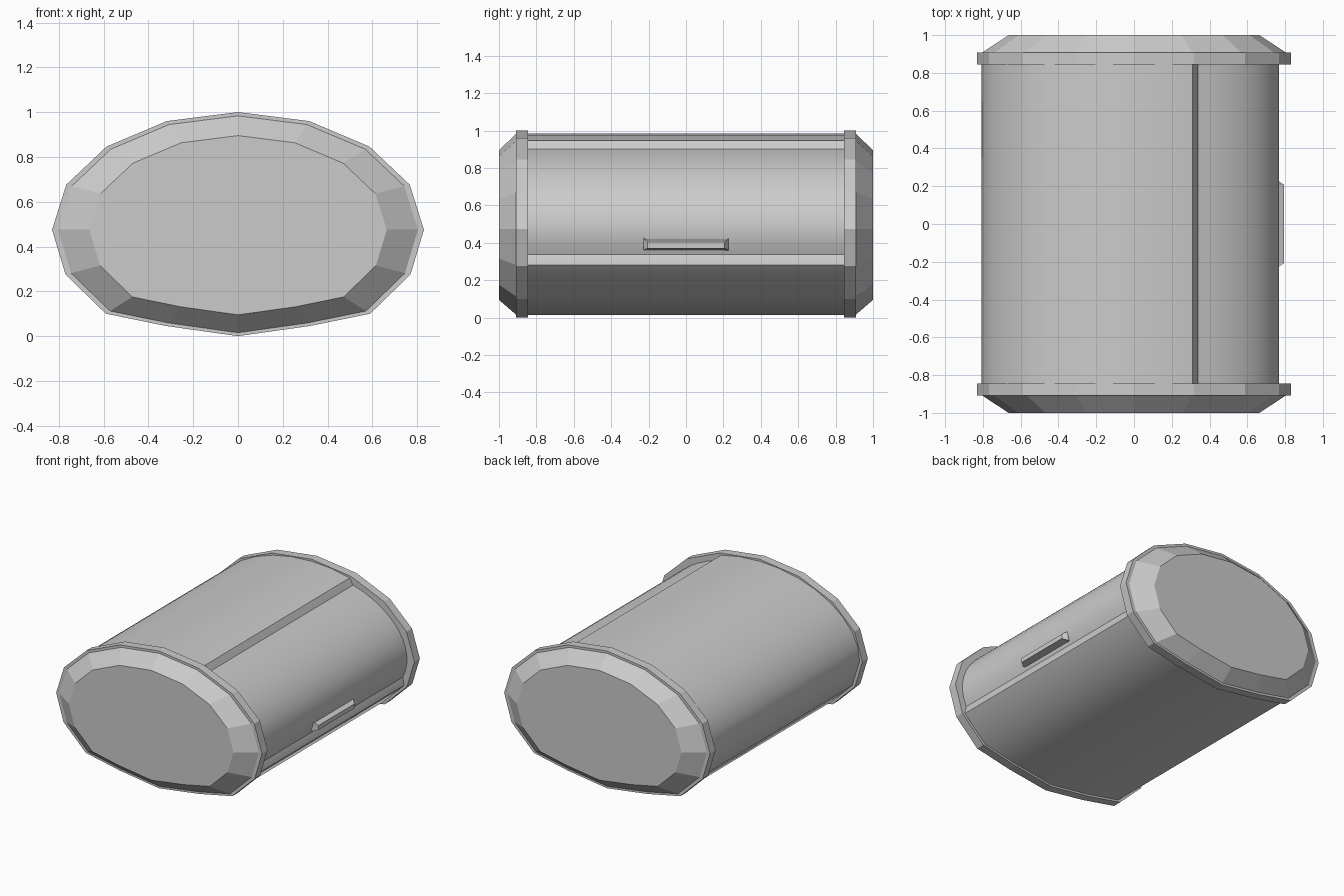
import bpy, bmesh, math

if "Cube" in bpy.data.objects:
    bpy.data.objects.remove(bpy.data.objects["Cube"])

CZ = 0.475  # height of the profile centre


def ellipse(a, b, start, end, n):
    angles = [math.radians(start + (end - start) * i / n) for i in range(n + 1)]
    return [(a * math.cos(t), CZ + b * math.sin(t)) for t in angles]


def loft(name, sections, smooth=False):
    """Bridge matching (y, [(x, z), ...]) sections and close both ends."""
    bm = bmesh.new()
    rings = [[bm.verts.new((x, y, z)) for x, z in pts] for y, pts in sections]
    n = len(rings[0])
    for r0, r1 in zip(rings, rings[1:]):
        for i in range(n):
            j = (i + 1) % n
            bm.faces.new((r0[i], r0[j], r1[j], r1[i]))
    bm.faces.new(rings[0])
    bm.faces.new(rings[-1][::-1])
    bmesh.ops.recalc_face_normals(bm, faces=bm.faces)
    mesh = bpy.data.meshes.new(name)
    bm.to_mesh(mesh)
    bm.free()
    obj = bpy.data.objects.new(name, mesh)
    bpy.context.collection.objects.link(obj)
    if smooth:
        bpy.ops.object.select_all(action='DESELECT')
        obj.select_set(True)
        bpy.context.view_layer.objects.active = obj
        bpy.ops.object.shade_smooth_by_angle(angle=math.radians(42))
    return obj


def scaled(pts, s):
    return [(x * s, CZ + (z - CZ) * s) for x, z in pts]


# 16-sided rim outline: elliptical top, flatter bottom
half_bottom = [(0.77, 0.275), (0.59, 0.10), (0.32, 0.045)]
bottom = [(-x, z) for x, z in half_bottom] + [(0, 0)] + half_bottom[::-1]
rim = ellipse(0.83, 0.525, 0, 180, 8) + bottom

# End caps: raised rim, small ledge, tapered flat-faced end
for label, s in (("front", -1), ("back", 1)):
    loft(label + "_cap", [(s * 0.845, rim), (s * 0.908, rim),
                          (s * 0.908, scaled(rim, 0.968)),
                          (s * 1.0, scaled(rim, 0.80))])

# Main body with its right side cut back to make room for the door
body = ellipse(0.808, 0.51, 67.5, 180, 10) + scaled(bottom, 0.972)
body += [(0.735, 0.345), (0.70, 0.40), (0.355, 0.86), (0.337, 0.897)]
loft("body", [(-0.87, body), (0.87, body)], smooth=True)

# Recessed curved door on the right side
door = ellipse(0.77, 0.475, -17, 64, 12) + [(0.2, 0.5)]
loft("door", [(-0.87, door), (0.87, door)], smooth=True)

# Door handle: bar with bevelled ends
back = [(0.74, 0.36), (0.765, 0.36), (0.765, 0.425), (0.74, 0.425)]
front = [(0.74, 0.36), (0.795, 0.37), (0.795, 0.403), (0.74, 0.425)]
loft("door_handle", [(-0.227, back), (-0.207, front), (0.207, front), (0.227, back)])
